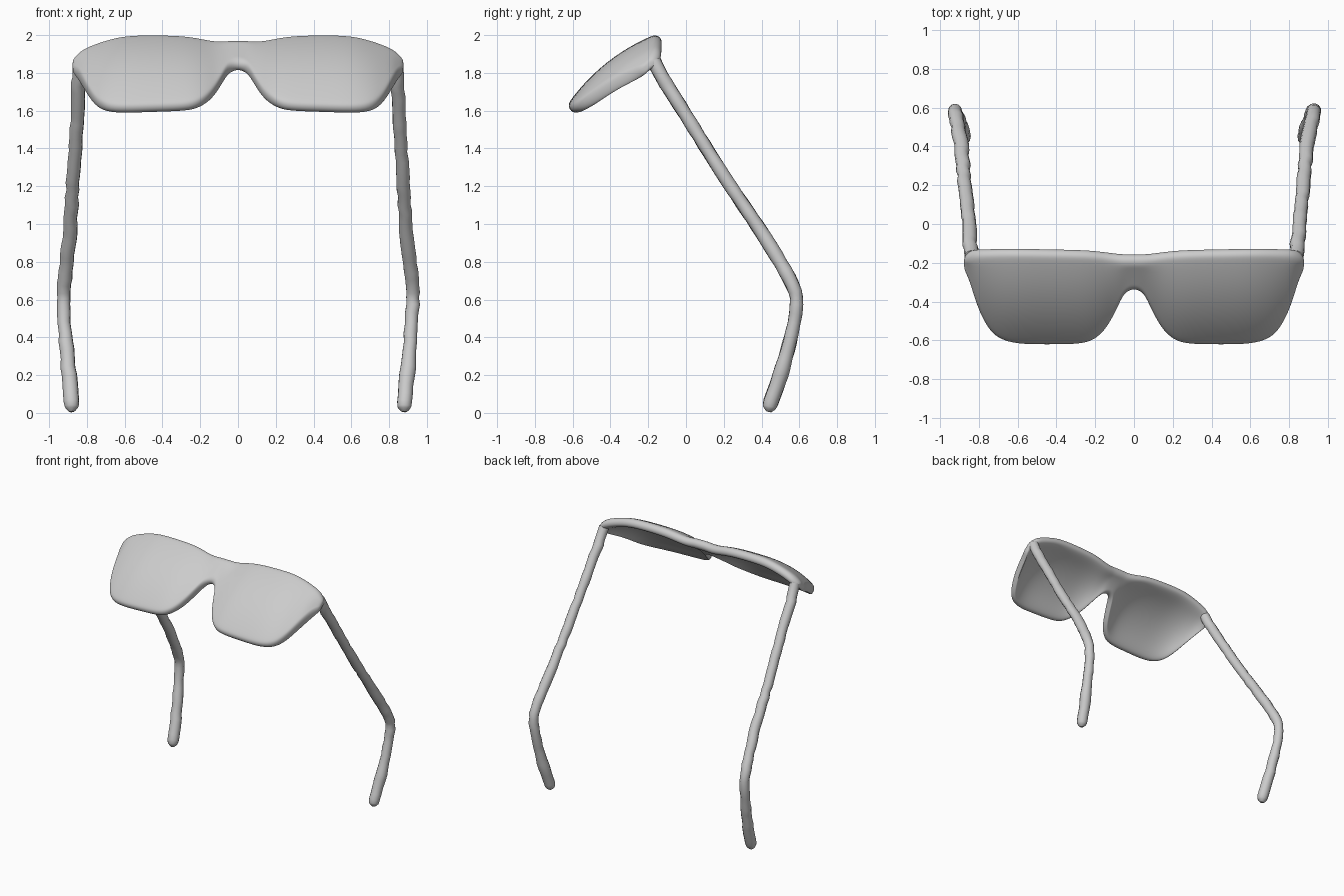
import bpy, bmesh, math, random
from mathutils import Vector

if "Cube" in bpy.data.objects:
    bpy.data.objects.remove(bpy.data.objects["Cube"])

# Right half of the front: x, top edge (y, z), bottom edge (y, z), edge radius
STATIONS = [
    (0.00, -.190, 1.935, -.297, 1.855, .037),
    (0.05, -.190, 1.935, -.318, 1.835, .037),
    (0.08, -.188, 1.932, -.385, 1.785, .037),
    (0.12, -.183, 1.933, -.465, 1.720, .037),
    (0.16, -.178, 1.938, -.525, 1.678, .037),
    (0.22, -.172, 1.950, -.572, 1.643, .038),
    (0.30, -.168, 1.961, -.585, 1.632, .038),
    (0.45, -.165, 1.965, -.586, 1.628, .038),
    (0.60, -.162, 1.962, -.585, 1.622, .038),
    (0.70, -.163, 1.936, -.558, 1.628, .038),
    (0.76, -.165, 1.915, -.495, 1.663, .038),
    (0.81, -.166, 1.895, -.385, 1.742, .038),
    (0.845, -.172, 1.870, -.265, 1.800, .037),
    (0.868, -.180, 1.855, -.225, 1.818, .026),
    (0.876, -.185, 1.850, -.215, 1.825, .012),
]
ROWS = 6


def section(x, ty, tz, by, bz, r):
    """Bowed cross-section with round ends and a thinner middle."""
    top, bot = Vector((x, ty, tz)), Vector((x, by, bz))
    length = (top - bot).length
    d = (top - bot) / length
    n = Vector((0, -d.z, d.y))
    front, back = [], []
    for i in range(ROWS + 1):
        t = i / ROWS
        bow = 4 * t * (1 - t)
        mid = bot.lerp(top, t) + n * bow * 0.17 * length ** 2
        h = r * (1 - 0.35 * bow * min(1, length / 0.5))
        front.append(mid + n * h)
        back.append(mid - n * h)
    arc = [math.radians(a) for a in (45, 90, 135)]
    cap_top = [top + (n * math.cos(a) + d * math.sin(a)) * r for a in arc]
    cap_bot = [bot - (n * math.cos(a) + d * math.sin(a)) * r for a in arc]
    return front + cap_top + back[::-1] + cap_bot


# Front: both lenses and the bridge lofted as one shell
bm = bmesh.new()
columns = [(-s[0],) + s[1:] for s in STATIONS[:0:-1]] + STATIONS
rings = [[bm.verts.new(p) for p in section(*c)] for c in columns]
for a, b in zip(rings, rings[1:]):
    for i in range(len(a)):
        j = (i + 1) % len(a)
        bm.faces.new((a[i], a[j], b[j], b[i]))
bm.faces.new(rings[0])
bm.faces.new(rings[-1])
bmesh.ops.recalc_face_normals(bm, faces=bm.faces)
mesh = bpy.data.meshes.new("lens_front")
bm.to_mesh(mesh)
bm.free()
mesh.shade_smooth()
front = bpy.data.objects.new("lens_front", mesh)
bpy.context.collection.objects.link(front)
sub = front.modifiers.new("smooth", 'SUBSURF')
sub.levels = sub.render_levels = 2

# Temple path: x, y, z, radius
TEMPLE = [
    (.838, -.170, 1.865, .036), (.843, -.125, 1.775, .038),
    (.852, .000, 1.575, .036), (.872, .200, 1.255, .035),
    (.893, .420, .925, .037), (.921, .560, .685, .037),
    (.925, .585, .575, .035), (.914, .560, .420, .036),
    (.895, .500, .200, .041), (.882, .450, .060, .041),
    (.881, .442, .025, .033), (.880, .438, .006, .014),
]


def catmull(p0, p1, p2, p3, t):
    return 0.5 * (2 * p1 + (p2 - p0) * t + (2 * p0 - 5 * p1 + 4 * p2 - p3) * t * t
                  + (3 * p1 - p0 - 3 * p2 + p3) * t ** 3)


def temple(name, side, seed):
    """Slightly lumpy round arm swept along the path."""
    rng = random.Random(seed)
    pts = [Vector(p) for p in TEMPLE]
    pts = [pts[0]] + pts + [pts[-1]]
    path = []
    for k in range(1, len(pts) - 2):
        n = max(2, round((pts[k + 1] - pts[k]).length / 0.045))
        path += [catmull(*pts[k - 1:k + 3], i / n) for i in range(n)]
    path.append(pts[-1])
    curve = bpy.data.curves.new(name, 'CURVE')
    curve.dimensions = '3D'
    curve.bevel_depth = 1.0
    curve.bevel_resolution = 4
    curve.use_fill_caps = True
    spline = curve.splines.new('POLY')
    spline.points.add(len(path) - 1)
    for sp, p in zip(spline.points, path):
        lump = rng.uniform(-.004, .004) if p.z > 0.08 else 0
        sp.co = (side * (p.x + lump), p.y, p.z, 1)
        sp.radius = p.w * rng.uniform(.95, 1.05)
    spline.use_smooth = True
    obj = bpy.data.objects.new(name, curve)
    bpy.context.collection.objects.link(obj)
    bpy.ops.object.select_all(action='DESELECT')
    obj.select_set(True)
    bpy.context.view_layer.objects.active = obj
    bpy.ops.object.convert(target='MESH')
    bpy.ops.object.shade_smooth()


# Two temple arms
temple("temple_right", 1, 3)
temple("temple_left", -1, 8)
